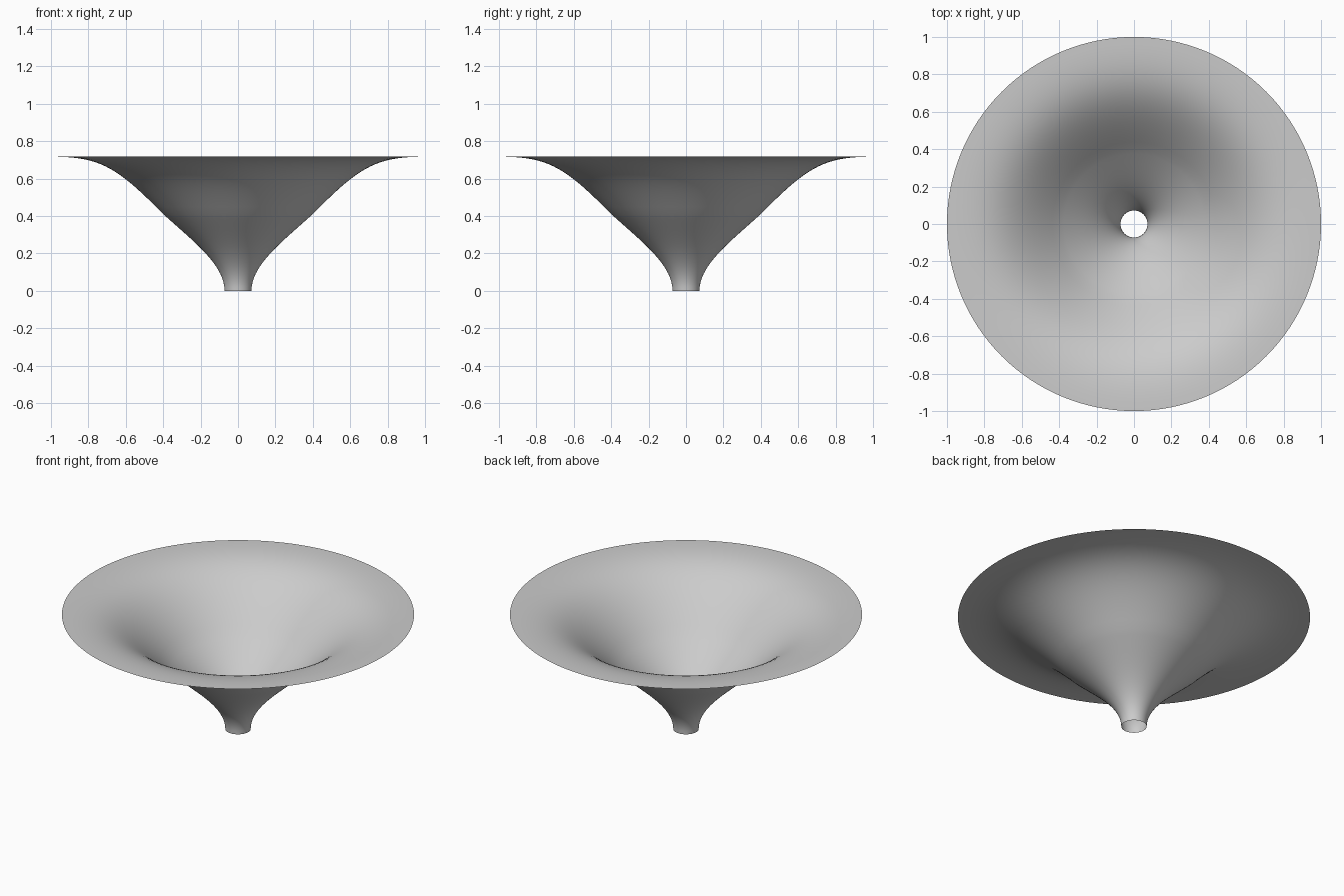
import bpy, bmesh, math
from mathutils import Vector
from mathutils.geometry import interpolate_bezier

cube = bpy.data.objects.get("Cube")
if cube:
    bpy.data.objects.remove(cube, do_unlink=True)

SIDES = 128

# Grey material
grey = bpy.data.materials.new("light grey")
grey.use_nodes = True
colour = (0.6, 0.6, 0.6, 1)
grey.diffuse_color = colour
grey.node_tree.nodes["Principled BSDF"].inputs["Base Color"].default_value = colour


def point(r, z):
    return Vector((r, 0, z))


# Flared profile: narrow throat, sloping cone, flat rim
throat = interpolate_bezier(point(0.072, 0), point(0.072, 0.14),
                            point(0.24, 0.265), point(0.4, 0.41), 20)
rim = interpolate_bezier(point(0.4, 0.41), point(0.65, 0.665),
                         point(0.74, 0.717), point(1, 0.717), 20)
profile = throat + rim[1:]

# Revolve the profile into an open thin sheet
bm = bmesh.new()
verts = [bm.verts.new(p) for p in profile]
edges = [bm.edges.new(pair) for pair in zip(verts, verts[1:])]
bmesh.ops.spin(bm, geom=verts + edges, cent=(0, 0, 0), axis=(0, 0, 1),
               angle=math.tau, steps=SIDES, use_merge=True)
bmesh.ops.remove_doubles(bm, verts=bm.verts, dist=0.0001)

# Face the sheet upward, into the bowl
bm.normal_update()
down = [f for f in bm.faces if f.normal.z < 0]
bmesh.ops.reverse_faces(bm, faces=down)
for face in bm.faces:
    face.smooth = True

mesh = bpy.data.meshes.new("flared_funnel")
bm.to_mesh(mesh)
bm.free()
mesh.materials.append(grey)
funnel = bpy.data.objects.new("flared_funnel", mesh)
bpy.context.collection.objects.link(funnel)
